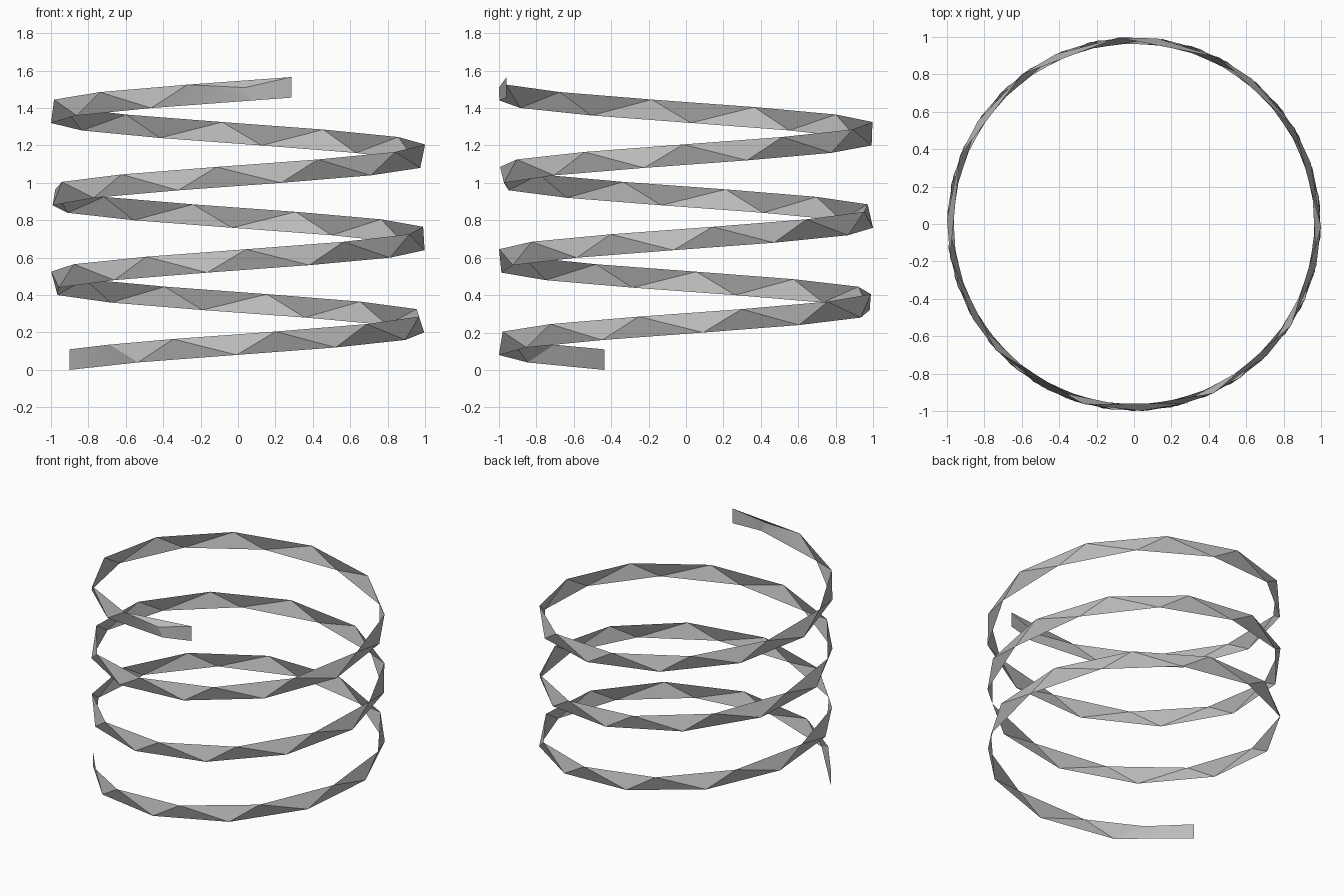
import bpy, bmesh
from math import radians, cos, sin

if "Cube" in bpy.data.objects:
    bpy.data.objects.remove(bpy.data.objects["Cube"], do_unlink=True)

START, STEP, COUNT = 205.8, 31.9, 36   # degrees and number of whole steps
END = START + STEP * COUNT + 12.4
RISE, WIDTH, LEAD = 0.04, 0.11, 12.0   # climb per step, band width, top edge offset

grey = bpy.data.materials.new("grey")
grey.use_nodes = True
colour = (0.5, 0.5, 0.5, 1)
grey.diffuse_color = colour
grey.node_tree.nodes["Principled BSDF"].inputs["Base Color"].default_value = colour

bm = bmesh.new()


def point(angle, lift=0.0, radius=1.0):
    """Vertex on the rising helix at an angle, lifted above its lower edge."""
    a = radians(angle)
    z = (angle - START) / STEP * RISE + lift
    return bm.verts.new((radius * cos(a), radius * sin(a), z))


# Staggered lower and upper edges of the band
low = [point(START + STEP * k) for k in range(COUNT + 1)]
top = [point(START + 20, WIDTH, 0.985)]
top += [point(START + STEP * k + LEAD, WIDTH) for k in range(1, COUNT)]

# Triangle strip between the edges
for k in range(COUNT):
    bm.faces.new((low[k], low[k + 1], top[k]))
    if k + 1 < COUNT:
        bm.faces.new((top[k], low[k + 1], top[k + 1]))

# Square-cut lower end
bm.faces.new((low[0], top[0], point(START, WIDTH)))

# Square-cut upper end with a small folded corner
fold = point(END - 14.5, 0.072)
end_low, end_top = point(END), point(END, WIDTH)
for tri in ((top[-1], low[-1], fold), (low[-1], end_low, fold),
            (fold, end_low, end_top), (top[-1], fold, end_top)):
    bm.faces.new(tri)

mesh = bpy.data.meshes.new("spiral_band")
bm.to_mesh(mesh)
bm.free()
mesh.materials.append(grey)
band = bpy.data.objects.new("spiral_band", mesh)
bpy.context.collection.objects.link(band)

# Keep the facets crisp, blend only the nearly flat ends
bpy.ops.object.select_all(action="DESELECT")
band.select_set(True)
bpy.context.view_layer.objects.active = band
bpy.ops.object.shade_smooth_by_angle(angle=radians(15))
